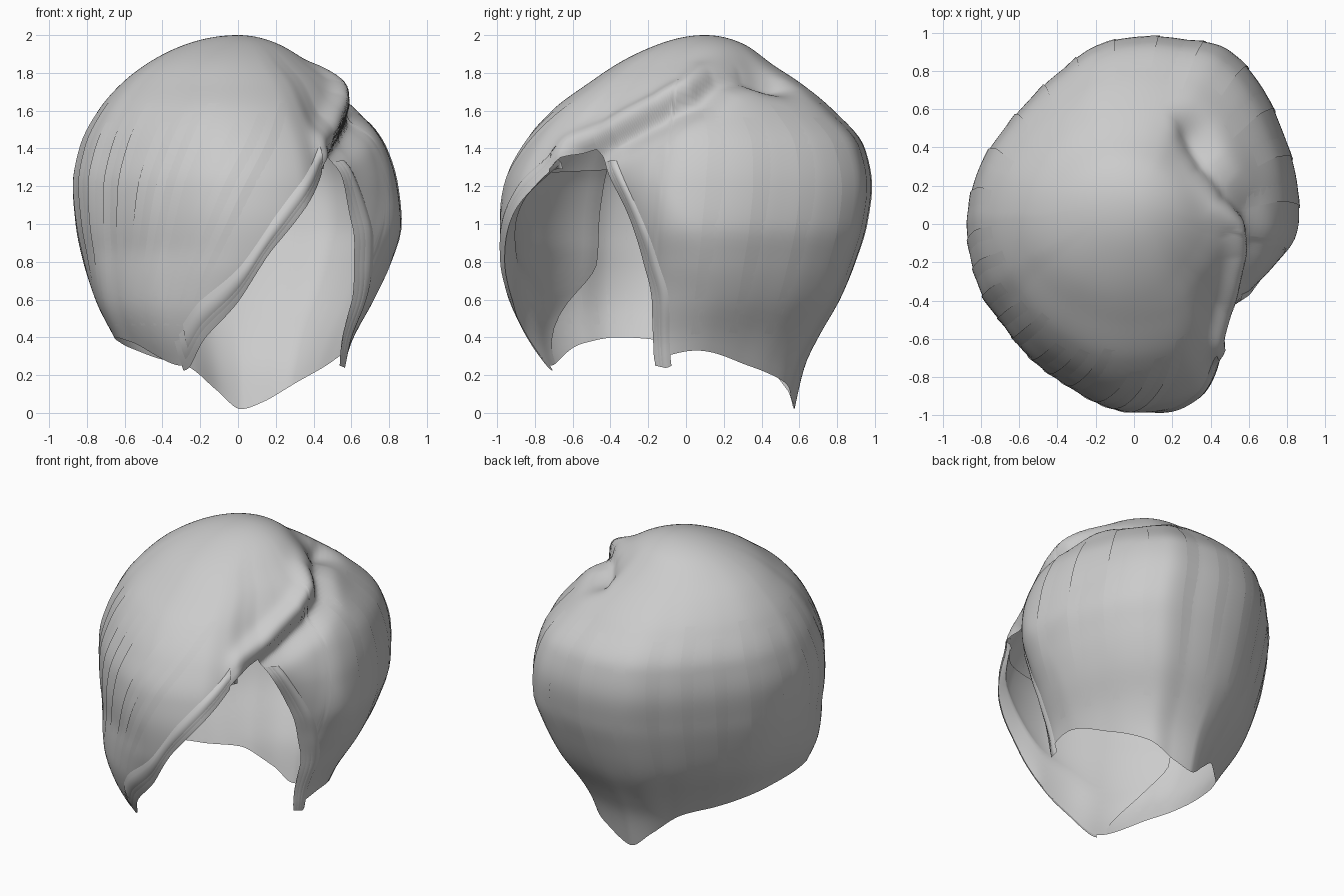
import bpy, math
from mathutils import Vector

if "Cube" in bpy.data.objects:
    bpy.data.objects.remove(bpy.data.objects["Cube"])

mat = bpy.data.materials.new("hair grey")
mat.diffuse_color = (0.6, 0.6, 0.6, 1)
mat.use_nodes = True
mat.node_tree.nodes["Principled BSDF"].inputs["Base Color"].default_value = mat.diffuse_color


def interp(keys, x):
    """Smooth interpolation through (x, value) pairs."""
    n = len(keys)
    if x <= keys[0][0]:
        return keys[0][1]
    for i in range(n - 1):
        (x0, a), (x1, b) = keys[i], keys[i + 1]
        if x <= x1:
            h = x1 - x0
            m = (b - a) / h
            p = (a - keys[i - 1][1]) / (x0 - keys[i - 1][0]) if i else m
            q = (keys[i + 2][1] - b) / (keys[i + 2][0] - x1) if i < n - 2 else m
            m0 = 0 if p * m <= 0 else 2 * p * m / (p + m)
            m1 = 0 if q * m <= 0 else 2 * q * m / (q + m)
            s = (x - x0) / h
            return (a * (1 + 2 * s) * (1 - s) ** 2 + h * m0 * s * (1 - s) ** 2
                    + b * s * s * (3 - 2 * s) + h * m1 * s * s * (s - 1))
    return keys[-1][1]


def ramp(x, a, b):
    s = max(0, min(1, (x - a) / (b - a)))
    return s * s * (3 - 2 * s)


# Horizontal extents by height: z, left, right, front, back
LEVELS = [(2, 0, 0, .1, .1), (1.95, -.28, .22, -.15, .31), (1.85, -.48, .38, -.36, .45),
          (1.75, -.61, .52, -.51, .6), (1.6, -.74, .65, -.71, .78), (1.4, -.84, .79, -.87, .94),
          (1.2, -.875, .85, -.96, .975), (1, -.86, .87, -.985, .95), (.8, -.82, .82, -.97, .89),
          (.6, -.75, .735, -.92, .81), (.4, -.64, .63, -.84, .7), (.25, -.56, .57, -.77, .63), (0, -.44, .47, -.66, .57)]
EXT = [[(math.sqrt(2 - r[0]), r[k]) for r in LEVELS] for k in range(1, 5)]
# Outline fullness by angle
FULL = [(-180, 1), (-157, .985), (-145, .95), (-120, .945), (-90, 1), (-67, 1.005), (-57, .96), (-48, .87),
        (-40, .83), (-29, .84), (-14, .91), (-3, .98), (8, 1), (30, 1.03), (45, 1.075), (58, 1.1), (72, 1.04),
        (90, 1), (102, .98), (119, .92), (134, .905), (146, .92), (163, .97), (180, 1)]
# Right lock: edge angle and inward curl by height
EDGE = [(.25, -8), (.6, -10), (.8, -15), (1, -22), (1.2, -31), (1.3, -36), (1.4, -42)]
CURL = [(.25, 0), (.4, .06), (.6, .1), (.8, .13), (1, .12), (1.2, .06), (1.4, 0)]
# Lower hem by angle: right lock, nape, left side, swept fringe edge
HEM = [(t, z) for z, t in EDGE[::-1]] + [
    (0, .31), (10, .33), (35, .25), (55, .17), (75, .06), (90, .02), (105, .12), (125, .25), (147, .29),
    (165, .34), (200, .4), (215, .37), (240, .25), (255, .42), (270, .6), (283, .9), (300, 1.2),
    (307, 1.32), (313, 1.37), (318, 1.4)]
# Parting from the crown swirl down to the forehead
PART = [Vector(p) for p in ((.28, .46, 1.74), (.35, .3, 1.77), (.46, .16, 1.74), (.58, .06, 1.66),
                            (.62, -.13, 1.58), (.58, -.4, 1.47), (.52, -.56, 1.38))]


def surf(t, u, off=0.0):
    """Point on the hair at angle t (degrees) and depth u below the crown."""
    t = (t + 180) % 360 - 180
    z = 2 - u * u
    x0, x1, y0, y1 = (interp(e, u) for e in EXT)
    f = 1 + (interp(FULL, t) - 1) * ramp(u, 0, .95)
    s2 = abs(math.sin(math.radians(2 * t)))
    if t > 0:
        f -= .06 * ramp(u, 1.15, 1.38) * s2
    elif t < -90:
        f += .14 * ramp(u, 1.05, 1.3) * s2
    d = t - interp(EDGE, z)
    if -10 < d < 24:
        f -= interp(CURL, z) * (1 - max(d, 0) / 24) ** 1.5
    a = math.radians(t)
    p = Vector(((x0 + x1) / 2 + f * (x1 - x0) / 2 * math.cos(a),
                (y0 + y1) / 2 + f * (y1 - y0) / 2 * math.sin(a), z))
    best, rel = 9, None
    for a0, b0 in zip(PART, PART[1:]):
        d = b0 - a0
        k = max(0, min(1, (p - a0).dot(d) / d.length_squared))
        r = p - (a0 + d * k)
        if r.length < best:
            best, rel = r.length, r
    # Groove at the parting and a rolled lip on the swept side
    side = ramp(rel.dot(Vector((-.6, -.35, .7))), -.02, .05)
    lip = .055 * ramp(-p.y, -.25, .1)
    push = -.045 * math.exp(-(best / .06) ** 2)
    push += side * lip * math.exp(-((best - .09) / .07) ** 2)
    push -= (1 - side) * .03 * math.exp(-((best - .07) / .07) ** 2)
    # Dimple at the crown swirl
    push -= .05 * math.exp(-((p.x - .32) ** 2 + (p.y - .43) ** 2) / .02) * (1 if z > 1.2 else 0)
    n = (p - Vector((0, 0, 1.05))).normalized()
    return p + n * (push + off)


def hem_u(t):
    while t < -42:
        t += 360
    while t > 318:
        t -= 360
    return math.sqrt(2 - interp(HEM, t))


def sheet(name, cols, rows, fn):
    verts = [fn(i / cols, j / rows) for i in range(cols + 1) for j in range(rows + 1)]
    w = rows + 1
    faces = [(i * w + j, i * w + j + 1, (i + 1) * w + j + 1, (i + 1) * w + j)
             for i in range(cols) for j in range(rows)]
    me = bpy.data.meshes.new(name)
    me.from_pydata(verts, [], faces)
    me.materials.append(mat)
    ob = bpy.data.objects.new(name, me)
    bpy.context.collection.objects.link(ob)
    for p in me.polygons:
        p.use_smooth = True
    return ob


# Main hair shell, with extra columns along the steep right lock
def shell(a, b):
    t = -42 + 36 * a / .2 if a < .2 else -6 + 324 * (a - .2) / .8
    return surf(t, max(.001, b * hem_u(t)))


cap = sheet("hair_shell", 220, 72, shell)
mod = cap.modifiers.new("weld crown", 'WELD')
mod.merge_threshold = .001


# Inner side of the swept fringe, flatter than the outside
def lining(a, b):
    start = 209 + 26 * ramp(b, .6, 1)
    t = start + (308 - start) * a
    u = .84 + (hem_u(t) - .84) * b
    return surf(t, u, -(.02 + .06 * math.sin(math.pi * a)) * min(1, (1 - b) * 4))


sheet("fringe_lining", 40, 24, lining)


# Layered strands: start angle, start depth, end angle, end depth, width
def strand(name, t0, u0, t1, u1, width, off=.006):
    def fn(a, b):
        t = t0 + (t1 - t0) * b + width * (a - .5) * (1 - .5 * b)
        u = min(u0 + (u1 - u0) * b, hem_u(t))
        return surf(t, u, off * (1 - a) * math.sin(math.pi * min(1, .1 + b)))
    sheet(name, 2, 24, fn)


for i in range(11):
    strand("fringe_strand", 296 - 11 * i, .6 + .04 * (i % 3), 250 - 6 * i, 1.24, 5)
for i in range(12):
    t = 8 + 15 * i
    strand("back_strand", t, .6 + .06 * (i % 2), t + 1, 1.26, 7)


# Thin overlapping locks along the swept edge of the face opening
def fringe_lock(k):
    def fn(a, b):
        t = 305 - (65 - 3 * k) * b
        return surf(t, hem_u(t) + .01 * (1 - k) - .06 * a, (.006 + .005 * k) * math.sin(math.pi * a))
    sheet("fringe_edge_lock", 4, 40, fn)


# Thin overlapping locks along the right edge of the face opening
def right_lock(k):
    def fn(a, b):
        z = 1.34 - 1.09 * b
        t = interp(EDGE, z) + 1.2 * k + 5 * a
        return surf(t, math.sqrt(2 - z), (.005 + .005 * k) * math.sin(math.pi * a))
    sheet("right_edge_lock", 4, 30, fn)


for k in range(3):
    fringe_lock(k)
    right_lock(k)
